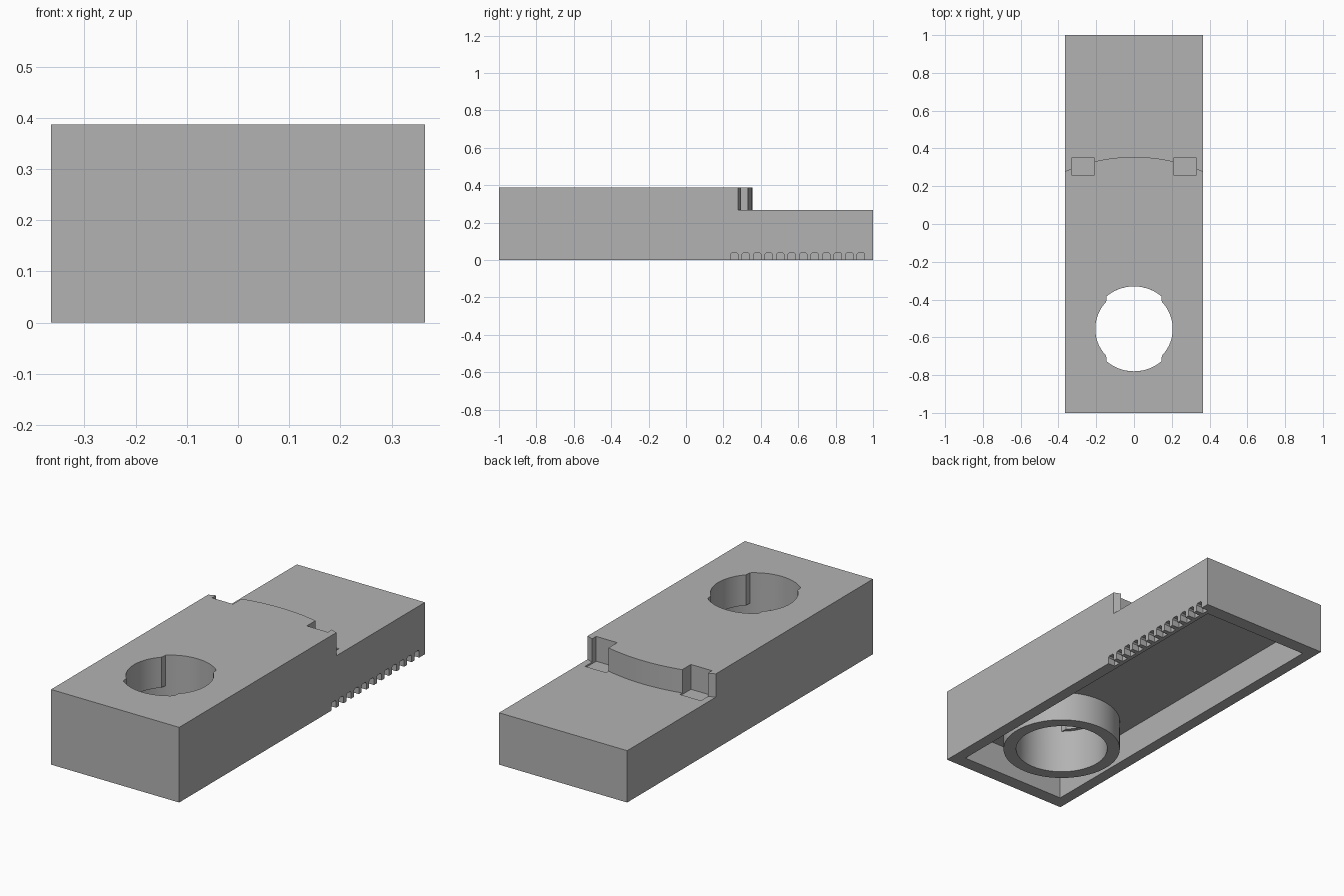
import bpy, bmesh
from math import sin, cos, pi, asin, radians
from mathutils import Matrix

if "Cube" in bpy.data.objects:
    bpy.data.objects.remove(bpy.data.objects["Cube"])

HALF_W, TOP, REAR_TOP = 0.365, 0.387, 0.267
HOLE_Y, STEP_R = -0.555, 0.91
WALL, CEILING = 0.06, 0.155

grey = bpy.data.materials.new("mid_grey")
grey.use_nodes = True
grey.diffuse_color = (0.45, 0.45, 0.45, 1)
grey.node_tree.nodes["Principled BSDF"].inputs["Base Color"].default_value = (0.45, 0.45, 0.45, 1)


def arc(r, a0, a1, steps, cy=HOLE_Y):
    return [(r * cos(a0 + (a1 - a0) * i / steps), cy + r * sin(a0 + (a1 - a0) * i / steps))
            for i in range(steps + 1)]


def rect(x0, x1, y0, y1):
    return [(x0, y0), (x1, y0), (x1, y1), (x0, y1)]


def prism(name, outlines, z0, z1, matrix=Matrix()):
    """Extrude closed outlines from z0 to z1, then place them with a matrix."""
    bm = bmesh.new()
    for outline in outlines:
        face = bm.faces.new([bm.verts.new((x, y, z0)) for x, y in outline])
        new = bmesh.ops.extrude_face_region(bm, geom=[face])["geom"]
        verts = [g for g in new if isinstance(g, bmesh.types.BMVert)]
        bmesh.ops.translate(bm, vec=(0, 0, z1 - z0), verts=verts)
    bm.transform(matrix)
    bmesh.ops.recalc_face_normals(bm, faces=bm.faces)
    mesh = bpy.data.meshes.new(name)
    bm.to_mesh(mesh)
    bm.free()
    mesh.materials.append(grey)
    obj = bpy.data.objects.new(name, mesh)
    bpy.context.collection.objects.link(obj)
    return obj


def combine(target, tool, operation):
    mod = target.modifiers.new(operation, 'BOOLEAN')
    mod.operation, mod.solver, mod.object = operation, 'EXACT', tool
    bpy.context.view_layer.objects.active = target
    bpy.ops.object.modifier_apply(modifier=mod.name)
    bpy.data.objects.remove(tool)


# Main block
body = prism("housing", [rect(-HALF_W, HALF_W, -1, 1)], 0, TOP)

# Lower rear deck behind a curved step concentric with the hole
side = asin(0.4 / STEP_R)
step = arc(STEP_R, pi / 2 - side, pi / 2 + side, 32) + [(-0.4, 1.1), (0.4, 1.1)]
combine(body, prism("step_cutter", [step], REAR_TOP, 0.5), 'DIFFERENCE')

# Two square pockets in the step
pockets = [rect(s - 0.06, s + 0.06, 0.26, 0.35) for s in (-0.27, 0.27)]
combine(body, prism("pocket_cutter", pockets, REAR_TOP - 0.008, 0.5), 'DIFFERENCE')

# Hollow underside
cavity = rect(-HALF_W + WALL, HALF_W - WALL, -1 + WALL + 0.01, 1 - WALL - 0.01)
combine(body, prism("cavity_cutter", [cavity], -0.1, CEILING), 'DIFFERENCE')

# Round tube below the hole
combine(body, prism("tube", [arc(0.287, 0, 2 * pi, 64)[:-1]], 0, CEILING + 0.05), 'UNION')

# Bore, with two side tabs left in its upper part
combine(body, prism("bore_cutter", [arc(0.225, 0, 2 * pi, 64)[:-1]], -0.1, 0.23), 'DIFFERENCE')
keyed = []
for k in range(4):
    mid = k * pi / 2
    half = radians(44 if k % 2 == 0 else 40)
    keyed += arc(0.205 if k % 2 == 0 else 0.225, mid - half, mid + half, 16)
combine(body, prism("keyed_cutter", [keyed], 0.2, 0.5), 'DIFFERENCE')

# Row of small notches along the lower left edge
notches = []
for i in range(12):
    y = 0.239 + i * 0.0615
    notches.append([(y, -0.05), (y + 0.038, -0.05), (y + 0.038, 0.033),
                    (y + 0.031, 0.04), (y + 0.007, 0.04), (y, 0.033)])
yz_to_world = Matrix(((0, 0, 1, 0), (1, 0, 0, 0), (0, 1, 0, 0), (0, 0, 0, 1)))
combine(body, prism("notch_cutter", notches, HALF_W - 0.04, HALF_W + 0.05, yz_to_world), 'DIFFERENCE')

# Smooth the curved walls, keep the edges sharp
bpy.ops.object.select_all(action='DESELECT')
body.select_set(True)
bpy.context.view_layer.objects.active = body
bpy.ops.object.shade_smooth_by_angle(angle=radians(25))
